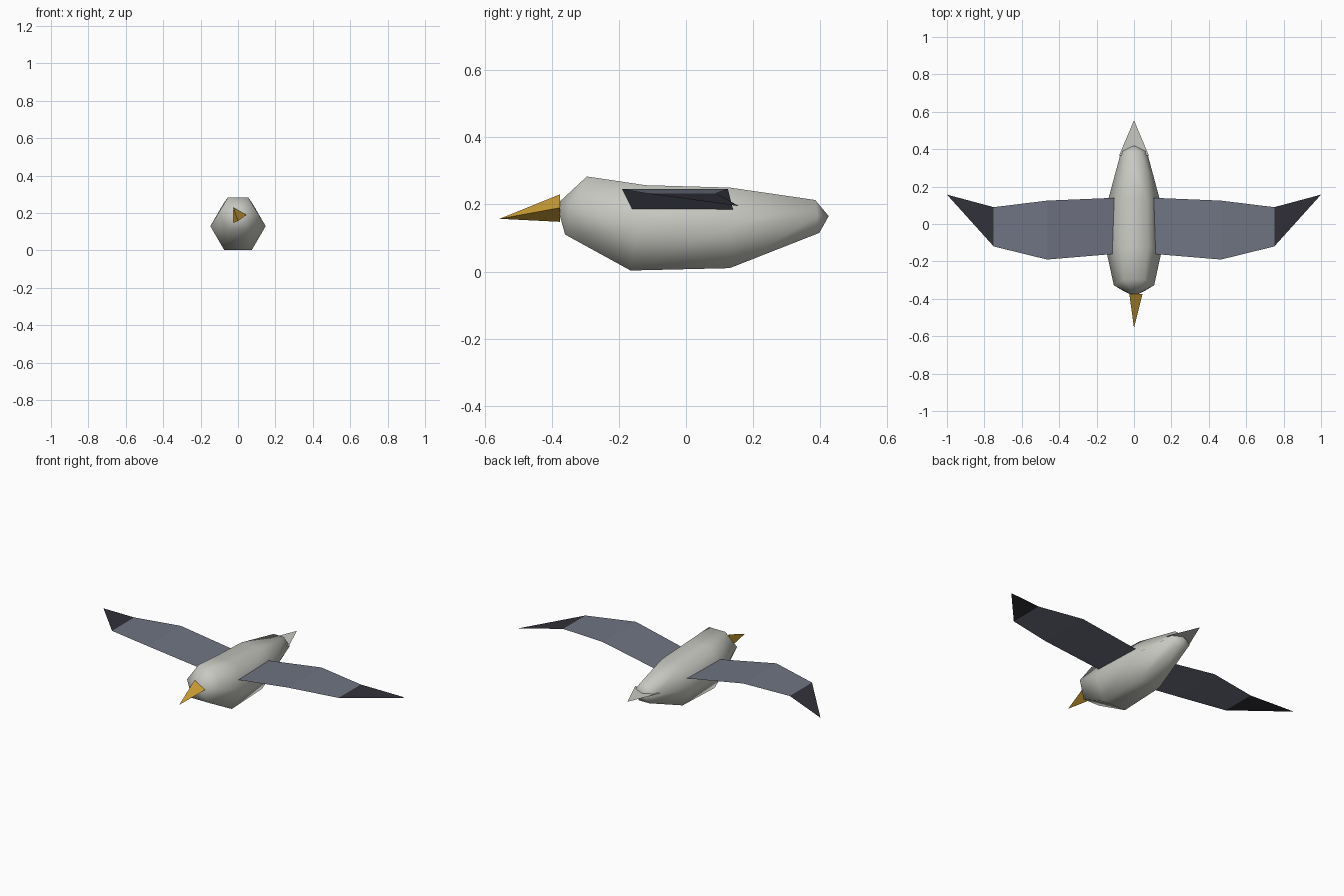
import bpy

if "Cube" in bpy.data.objects:
    bpy.data.objects.remove(bpy.data.objects["Cube"])


def material(name, rgb):
    m = bpy.data.materials.new(name)
    m.diffuse_color = (*rgb, 1)
    m.use_nodes = True
    m.node_tree.nodes["Principled BSDF"].inputs["Base Color"].default_value = m.diffuse_color
    return m


plumage = material("pale_grey", (0.58, 0.58, 0.54))
slate = material("slate_grey", (0.16, 0.175, 0.225))
dark = material("near_black", (0.03, 0.03, 0.04))
yellow = material("beak_yellow", (0.62, 0.35, 0.035))


def build(name, verts, faces, mats, smooth=False):
    me = bpy.data.meshes.new(name)
    me.from_pydata(verts, [], faces)
    for m in mats:
        me.materials.append(m)
    for p in me.polygons:
        p.use_smooth = smooth
    ob = bpy.data.objects.new(name, me)
    bpy.context.collection.objects.link(ob)
    return ob


# Body: tilted hexagonal rings between two poles
# (top y, top z, bottom y, bottom z, half width, side z)
rings = [
    (-0.295, 0.283, -0.36, 0.11, 0.108, 0.195),
    (-0.12, 0.257, -0.165, 0.003, 0.148, 0.13),
    (0.13, 0.25, 0.13, 0.01, 0.138, 0.13),
    (0.385, 0.213, 0.397, 0.115, 0.068, 0.165),
]
verts = [(0, -0.385, 0.2)]
for ty, tz, by, bz, w, sz in rings:
    my = (ty + by) / 2
    verts += [(w, my, sz), (w / 2, ty, tz), (-w / 2, ty, tz),
              (-w, my, sz), (-w / 2, by, bz), (w / 2, by, bz)]
verts.append((0, 0.425, 0.165))
last = len(verts) - 1
faces = []
for i in range(6):
    j = (i + 1) % 6
    faces.append((0, 1 + i, 1 + j))
    for r in range(len(rings) - 1):
        a, b = 1 + r * 6, 7 + r * 6
        faces.append((a + i, b + i, b + j, a + j))
    faces.append((last, last - 6 + j, last - 6 + i))
build("body", verts, faces, [plumage], smooth=True)

# Beak: three-sided spike
build("beak",
      [(-0.025, -0.375, 0.23), (-0.025, -0.375, 0.148),
       (0.045, -0.375, 0.19), (0, -0.555, 0.157)],
      [(0, 1, 3), (1, 2, 3), (2, 0, 3), (0, 2, 1)], [yellow])

# Tail: flat triangular sheet
build("tail", [(-0.08, 0.365, 0.175), (0.08, 0.365, 0.175), (0, 0.555, 0.175)],
      [(0, 1, 2)], [plumage])

# Wings: thin folded sheets ending in a dark pointed tip
stations = [(0.105, -0.16, 0.14, 0.185), (0.465, -0.19, 0.125, 0.245),
            (0.75, -0.12, 0.09, 0.233)]  # x, front y, back y, z
for side, label in ((1, "right"), (-1, "left")):
    verts = []
    for x, front, back, z in stations:
        verts += [(side * x, front, z), (side * x, back, z)]
    verts.append((side, 0.157, 0.195))
    faces = [(0, 2, 3, 1), (2, 4, 5, 3), (4, 6, 5)]
    if side < 0:
        faces = [f[::-1] for f in faces]
    wing = build(label + "_wing", verts, faces, [slate, dark])
    wing.data.polygons[2].material_index = 1
